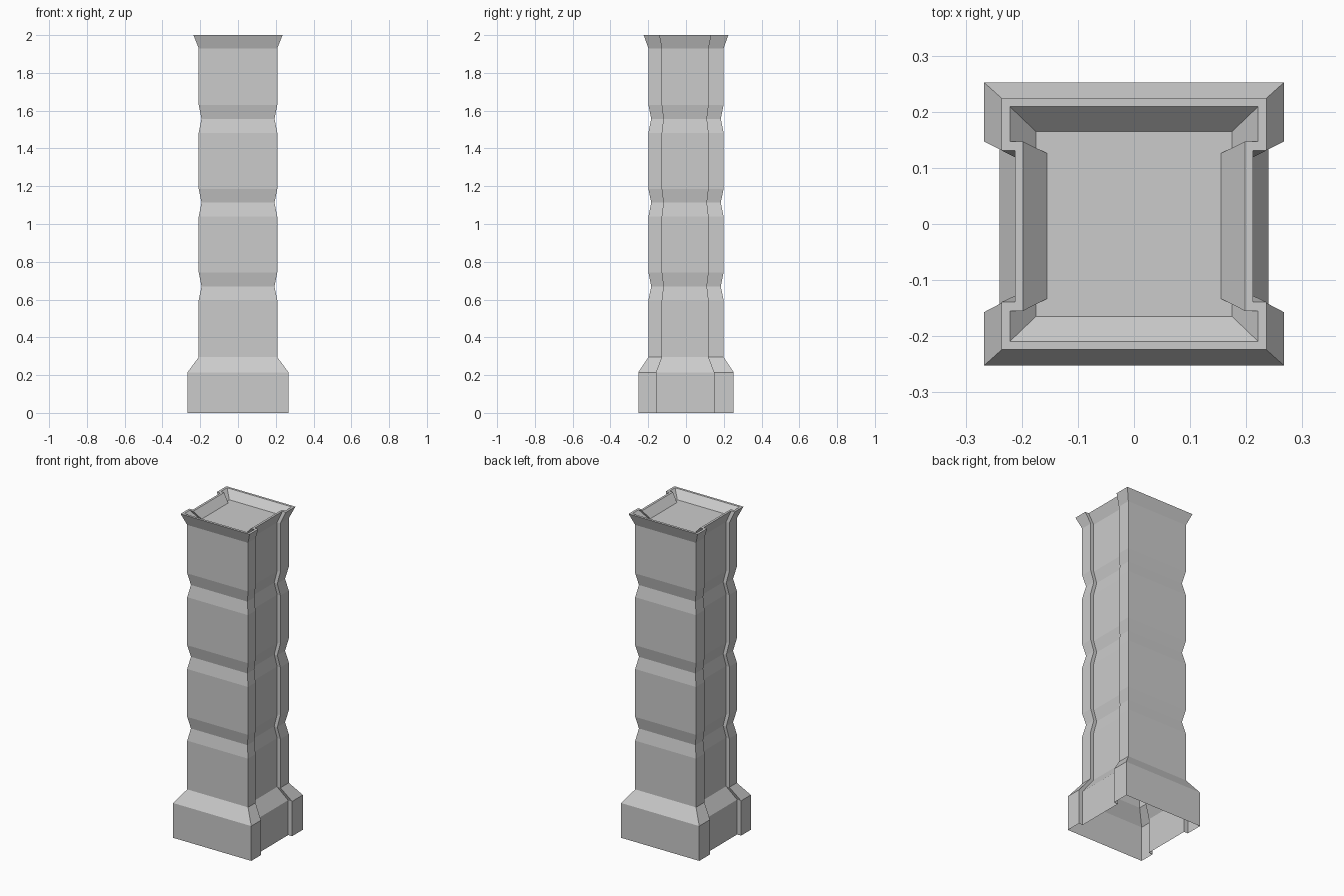
import bpy, bmesh

if "Cube" in bpy.data.objects:
    bpy.data.objects.remove(bpy.data.objects["Cube"])


# Square outline with a shallow slot in each x side:
# half width, half depth, slot half width, slot front y, slot back y
def outline(hx, hy, gx, y0, y1):
    right = [(hx, -hy), (hx, y0), (gx, y0), (gx, y1), (hx, y1), (hx, hy)]
    return right + [(-x, y) for x, y in reversed(right)]


BASE = (0.267, 0.252, 0.240, -0.157, 0.147)
SHAFT = (0.208, 0.199, 0.186, -0.126, 0.117)
NECK = (0.193, 0.184, 0.172, -0.117, 0.108)
RIM = (0.236, 0.224, 0.212, -0.139, 0.131)
LIP = (0.221, 0.209, 0.198, -0.155, 0.147)
FLOOR = (0.175, 0.165, 0.155, -0.133, 0.126)

# Levels from the ground up: plinth, shaft with three necks, flared cap, recess
levels = [(0.0, BASE), (0.215, BASE), (0.295, SHAFT)]
for z in (0.67, 1.113, 1.557):
    levels += [(z - 0.074, SHAFT), (z, NECK), (z + 0.073, SHAFT)]
levels += [(1.93, SHAFT), (2.0, RIM), (2.0, LIP), (1.955, FLOOR)]

# Hollow pillar shell, open underneath
bm = bmesh.new()
rings = [[bm.verts.new((x, y, z)) for x, y in outline(*s)] for z, s in levels]
for a, b in zip(rings, rings[1:]):
    n = len(a)
    for i in range(n):
        j = (i + 1) % n
        bm.faces.new((a[i], a[j], b[j], b[i]))
bm.faces.new(rings[-1])  # sunken top panel

mesh = bpy.data.meshes.new("pillar")
bm.to_mesh(mesh)
bm.free()
bpy.context.collection.objects.link(bpy.data.objects.new("pillar", mesh))
